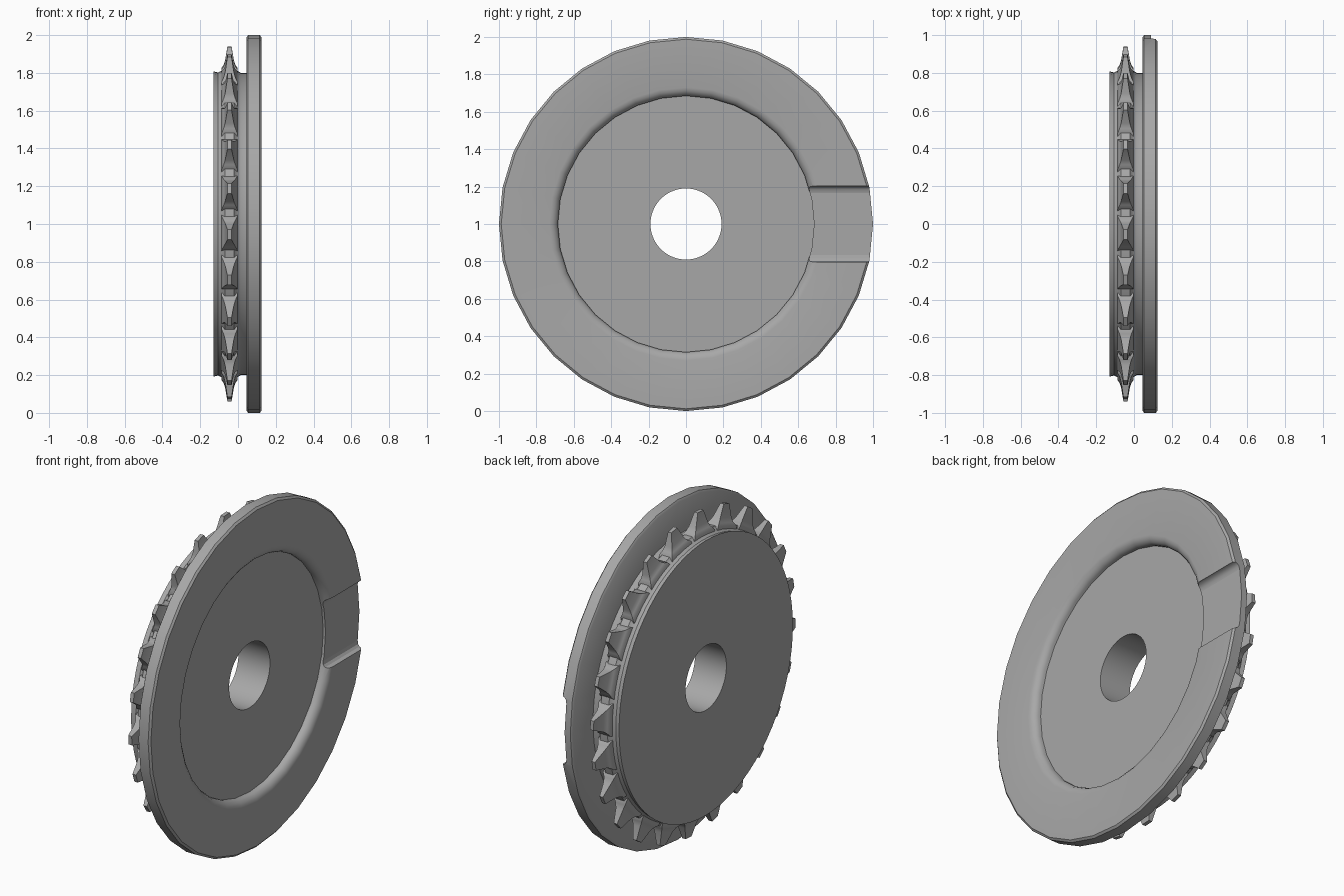
import bpy, bmesh, math

cube = bpy.data.objects.get("Cube")
if cube:
    bpy.data.objects.remove(cube, do_unlink=True)

STEEL = (0.39, 0.39, 0.39, 1.0)
steel = bpy.data.materials.new("grey steel")
steel.use_nodes = True
steel.diffuse_color = STEEL
steel.node_tree.nodes["Principled BSDF"].inputs["Base Color"].default_value = STEEL

CENTRE_Z = 1.0


def finish(name, bm, smooth_angle=35):
    bmesh.ops.recalc_face_normals(bm, faces=bm.faces)
    mesh = bpy.data.meshes.new(name)
    bm.to_mesh(mesh)
    bm.free()
    mesh.materials.append(steel)
    obj = bpy.data.objects.new(name, mesh)
    bpy.context.collection.objects.link(obj)
    bpy.ops.object.select_all(action="DESELECT")
    obj.select_set(True)
    bpy.context.view_layer.objects.active = obj
    if smooth_angle:
        bpy.ops.object.shade_smooth_by_angle(angle=math.radians(smooth_angle))
    return obj


def place(x, radius, angle):
    """Point at a radius and angle around the x axis of the wheel."""
    return (x, radius * math.cos(angle), CENTRE_Z + radius * math.sin(angle))


def revolve(name, profile, segments):
    """Turn a closed (x, radius) profile around the wheel axis."""
    bm = bmesh.new()
    rings = [[bm.verts.new(place(x, r, math.tau * i / segments)) for x, r in profile]
             for i in range(segments)]
    n = len(profile)
    for i, ring in enumerate(rings):
        after = rings[(i + 1) % segments]
        for j in range(n):
            k = (j + 1) % n
            bm.faces.new((ring[j], ring[k], after[k], after[j]))
    return finish(name, bm)


# Hub drum with the centre bore; its outer end is the floor of the recess
revolve("hub", [(-0.13, 0.19), (-0.13, 0.808), (-0.105, 0.802), (-0.085, 0.812),
                (-0.07, 0.83), (-0.02, 0.83), (-0.005, 0.812), (0.015, 0.80),
                (0.06, 0.80), (0.06, 0.70), (0.075, 0.70), (0.075, 0.19)], 72)

# Flange ring with rounded rim and rounded recess lip
flange = revolve("flange", [(0.045, 0.685), (0.045, 0.988), (0.053, 1.0), (0.115, 1.0),
                            (0.125, 0.988), (0.125, 0.73), (0.121, 0.712),
                            (0.108, 0.694), (0.09, 0.685)], 32)

# Radial slot cut across the flange face, with rounded lower corners
half = [(0.14, 0.205), (0.12, 0.203), (0.104, 0.197), (0.094, 0.185), (0.09, 0.165)]
outline = half + [(x, -z) for x, z in reversed(half)]
bm = bmesh.new()
ends = [[bm.verts.new((x, y, CENTRE_Z + z)) for x, z in outline] for y in (0.55, 1.1)]
bm.faces.new(ends[0])
bm.faces.new(ends[1])
for j in range(len(outline)):
    k = (j + 1) % len(outline)
    bm.faces.new((ends[0][j], ends[0][k], ends[1][k], ends[1][j]))
cutter = finish("slot_cutter", bm, 0)

cut = flange.modifiers.new("slot", "BOOLEAN")
cut.operation = "DIFFERENCE"
cut.solver = "EXACT"
cut.object = cutter
bpy.ops.object.select_all(action="DESELECT")
bpy.context.view_layer.objects.active = flange
flange.select_set(True)
bpy.ops.object.modifier_apply(modifier="slot")
bpy.ops.object.shade_smooth_by_angle(angle=math.radians(35))
bpy.data.objects.remove(cutter, do_unlink=True)

# Sprocket teeth: tapered sections of (radius, half thickness, half width)
TEETH = 24
PHASE = math.radians(3.4)
TOOTH_X = -0.045
sections = [(0.79, 0.045, 0.1), (0.825, 0.041, 0.088), (0.84, 0.031, 0.07),
            (0.865, 0.023, 0.055), (0.94, 0.011, 0.027)]
bm = bmesh.new()
for t in range(TEETH):
    a = PHASE + math.tau * t / TEETH
    c, s = math.cos(a), math.sin(a)
    loops = []
    for r, dx, w in sections:
        corners = [(-dx, -w), (dx, -w), (dx, w), (-dx, w)]
        loops.append([bm.verts.new((TOOTH_X + x, r * c - u * s, CENTRE_Z + r * s + u * c))
                      for x, u in corners])
    bm.faces.new(loops[0])
    bm.faces.new(loops[-1])
    for low, high in zip(loops, loops[1:]):
        for j in range(4):
            k = (j + 1) % 4
            bm.faces.new((low[j], low[k], high[k], high[j]))
finish("sprocket_teeth", bm, 35)
